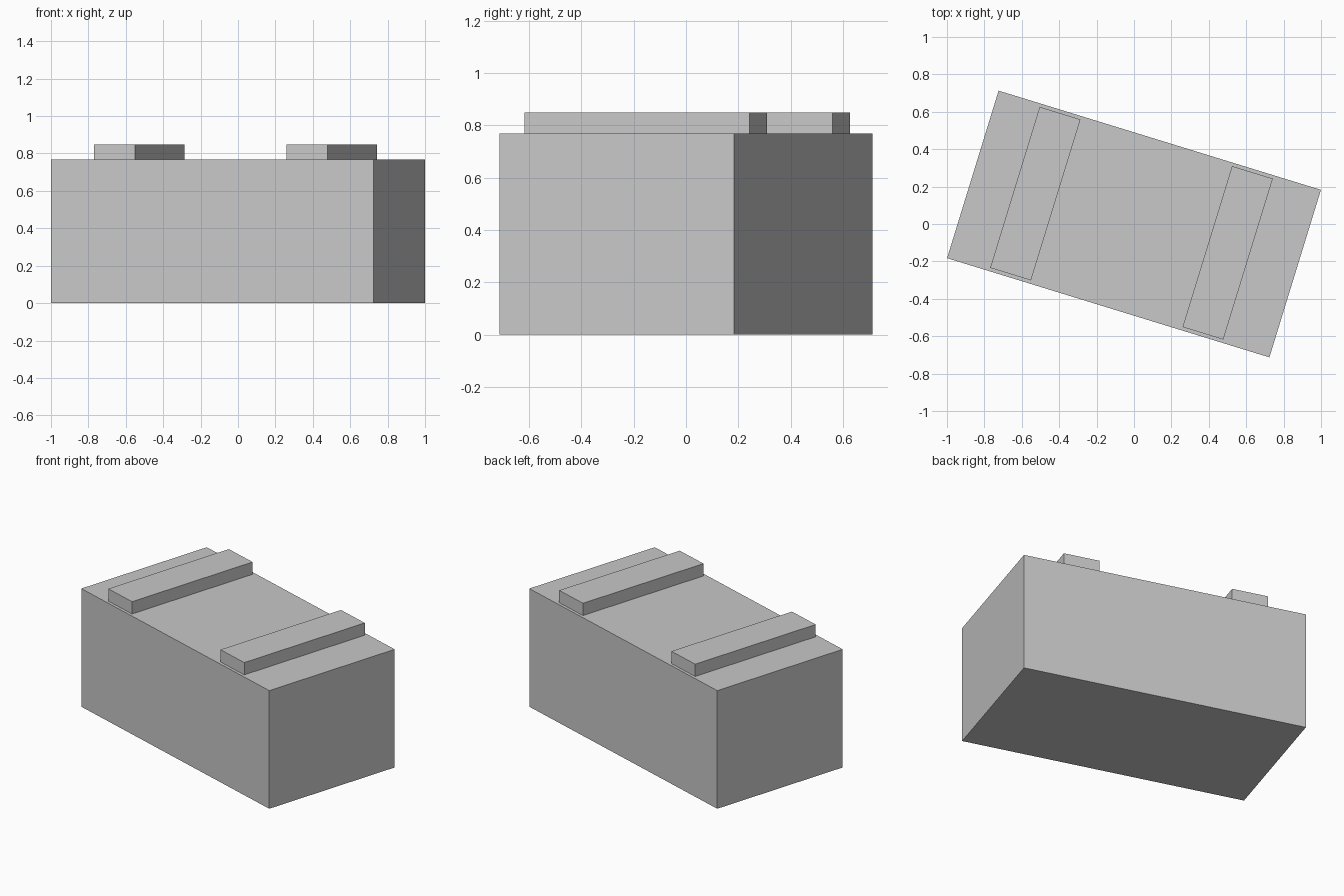
import bpy
from math import radians
from mathutils import Matrix

cube = bpy.data.objects.get("Cube")
if cube:
    bpy.data.objects.remove(cube, do_unlink=True)

# Single plain grey
grey = bpy.data.materials.new("plain_grey")
grey.use_nodes = True
colour = (0.58, 0.58, 0.58, 1)
grey.diffuse_color = colour
grey.node_tree.nodes["Principled BSDF"].inputs["Base Color"].default_value = colour

TURN = Matrix.Rotation(radians(-17.1), 4, "Z")
BODY_TOP = 0.768
RAIL_TOP = 0.848


def block(name, along, length, depth, bottom, top):
    """Box placed along the body's long axis, turned with the body."""
    bpy.ops.mesh.primitive_cube_add(size=1)
    ob = bpy.context.object
    ob.name = name
    ob.data.transform(Matrix.Diagonal((length, depth, top - bottom, 1)))
    ob.matrix_world = TURN @ Matrix.Translation((along, 0, (bottom + top) / 2))
    ob.data.materials.append(grey)
    return ob


# Main box
block("body", 0, 1.803, 0.937, 0, BODY_TOP)

# Two raised rails across the top
for name, along in (("right_rail", -0.552), ("left_rail", 0.524)):
    block(name, along, 0.228, 0.9, BODY_TOP, RAIL_TOP)
